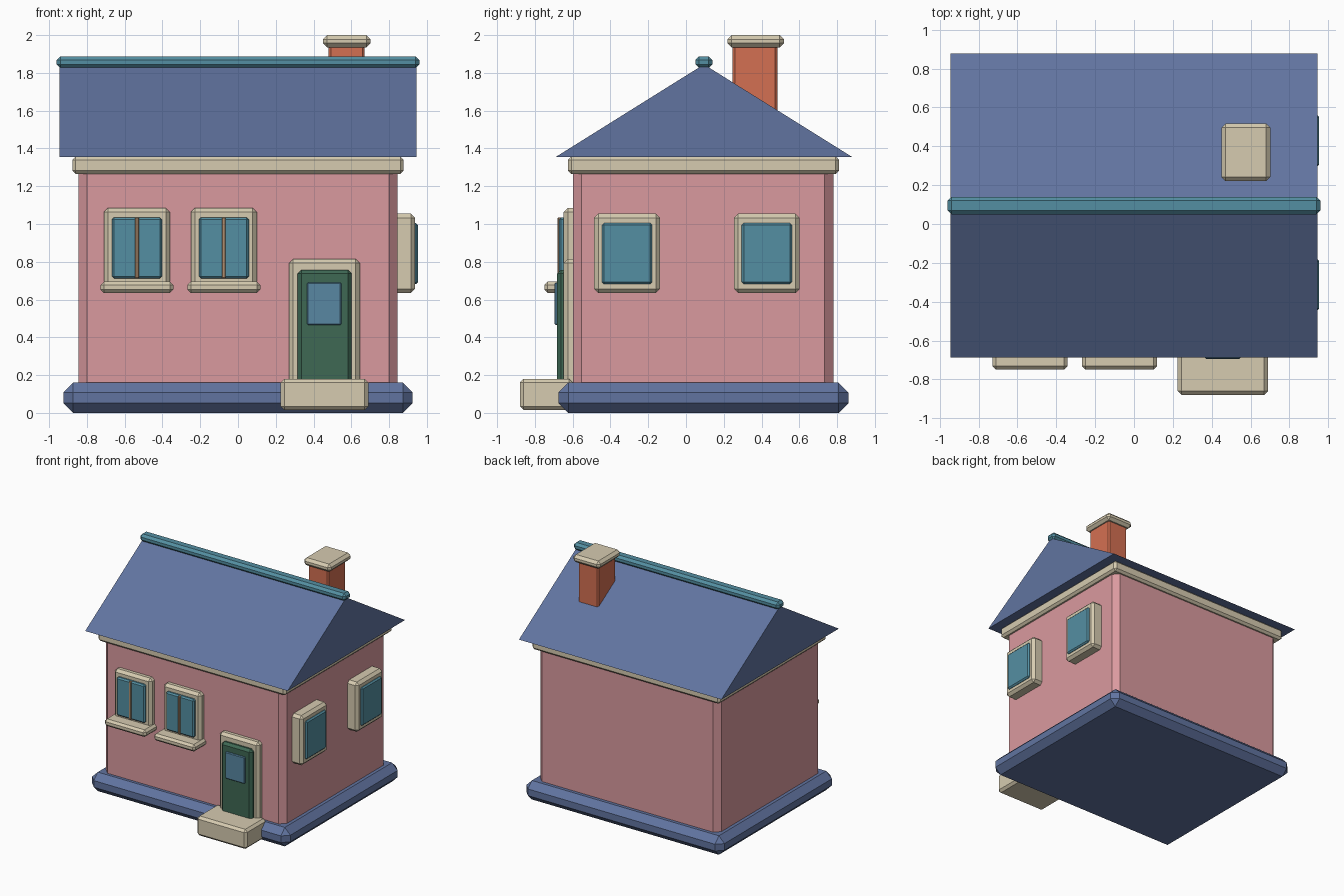
import bpy
import bmesh

if "Cube" in bpy.data.objects:
    bpy.data.objects.remove(bpy.data.objects["Cube"], do_unlink=True)


def material(name, r, g, b):
    # sRGB 0-255 to linear
    col = [((c / 255 + 0.055) / 1.055) ** 2.4 for c in (r, g, b)] + [1]
    m = bpy.data.materials.new(name)
    m.use_nodes = True
    m.diffuse_color = col
    bsdf = m.node_tree.nodes["Principled BSDF"]
    bsdf.inputs["Base Color"].default_value = col
    bsdf.inputs["Roughness"].default_value = 0.8
    return m


pink = material("pink_plaster", 218, 154, 159)
blue = material("slate_blue", 97, 116, 160)
cream = material("cream_stone", 214, 203, 176)
teal = material("teal_glass", 84, 143, 162)
pane_blue = material("door_glass_blue", 88, 135, 162)
green = material("door_green", 62, 104, 84)
brick = material("brick_orange", 212, 112, 82)
wood = material("wood_brown", 176, 143, 112)


def finish(name, bm, mat):
    mesh = bpy.data.meshes.new(name)
    bm.to_mesh(mesh)
    bm.free()
    mesh.materials.append(mat)
    obj = bpy.data.objects.new(name, mesh)
    bpy.context.collection.objects.link(obj)
    return obj


def box(name, mat, x, y, z, bevel=0.02):
    """Chamfered box from (min, max) ranges."""
    bm = bmesh.new()
    bmesh.ops.create_cube(bm, size=1)
    for v in bm.verts:
        v.co = [r[0] if c < 0 else r[1] for c, r in zip(v.co, (x, y, z))]
    if bevel:
        bmesh.ops.bevel(bm, geom=bm.edges[:], offset=bevel, segments=1,
                        affect='EDGES', profile=0.5)
    return finish(name, bm, mat)


# Base, walls and eaves band
box("plinth", blue, (-0.925, 0.925), (-0.675, 0.86), (0, 0.16), 0.052)
box("walls", pink, (-0.845, 0.845), (-0.598, 0.78), (0.05, 1.36), 0.046)
box("eaves_band", cream, (-0.877, 0.877), (-0.625, 0.81), (1.265, 1.358), 0.018)

# Gable roof: triangle extruded along x
bm = bmesh.new()
gable = [(-0.688, 1.356), (0.878, 1.356), (0.095, 1.845)]
face = bm.faces.new([bm.verts.new((-0.945, y, z)) for y, z in gable])
ext = bmesh.ops.extrude_face_region(bm, geom=[face])
for v in ext["geom"]:
    if isinstance(v, bmesh.types.BMVert):
        v.co.x = 0.945
bmesh.ops.recalc_face_normals(bm, faces=bm.faces[:])
finish("roof", bm, blue)
box("roof_ridge", teal, (-0.96, 0.96), (0.05, 0.14), (1.825, 1.888), 0.02)

# Chimney
box("chimney_stack", brick, (0.48, 0.67), (0.247, 0.484), (1.4, 1.96), 0.012)
box("chimney_cap", cream, (0.45, 0.702), (0.22, 0.518), (1.935, 2.0), 0.022)

# Front windows with sill and centre bar
for side, cx in (("right", -0.535), ("left", -0.075)):
    def span(half):
        return (cx - half, cx + half)
    box(f"front_window_frame_{side}", cream, span(0.175), (-0.648, -0.56), (0.65, 1.085), 0.022)
    box(f"front_window_glass_{side}", teal, span(0.132), (-0.672, -0.62), (0.712, 1.035), 0.011)
    box(f"front_window_bar_{side}", wood, span(0.01), (-0.68, -0.62), (0.712, 1.035), 0.004)
    box(f"front_window_sill_{side}", cream, span(0.193), (-0.75, -0.58), (0.635, 0.695), 0.018)

# Side windows
for place, cy in (("front", -0.312), ("back", 0.428)):
    def span(half):
        return (cy - half, cy + half)
    box(f"side_window_frame_{place}", cream, (0.78, 0.938), span(0.174), (0.635, 1.055), 0.022)
    box(f"side_window_glass_{place}", teal, (0.88, 0.953), span(0.133), (0.682, 1.005), 0.011)

# Door and step
box("door_frame", cream, (0.27, 0.645), (-0.648, -0.56), (0.1, 0.815), 0.022)
box("door", green, (0.315, 0.602), (-0.682, -0.6), (0.12, 0.757), 0.02)
box("door_window", pane_blue, (0.365, 0.547), (-0.695, -0.66), (0.465, 0.69), 0.006)
box("door_step", cream, (0.225, 0.69), (-0.88, -0.6), (0.015, 0.18), 0.02)
